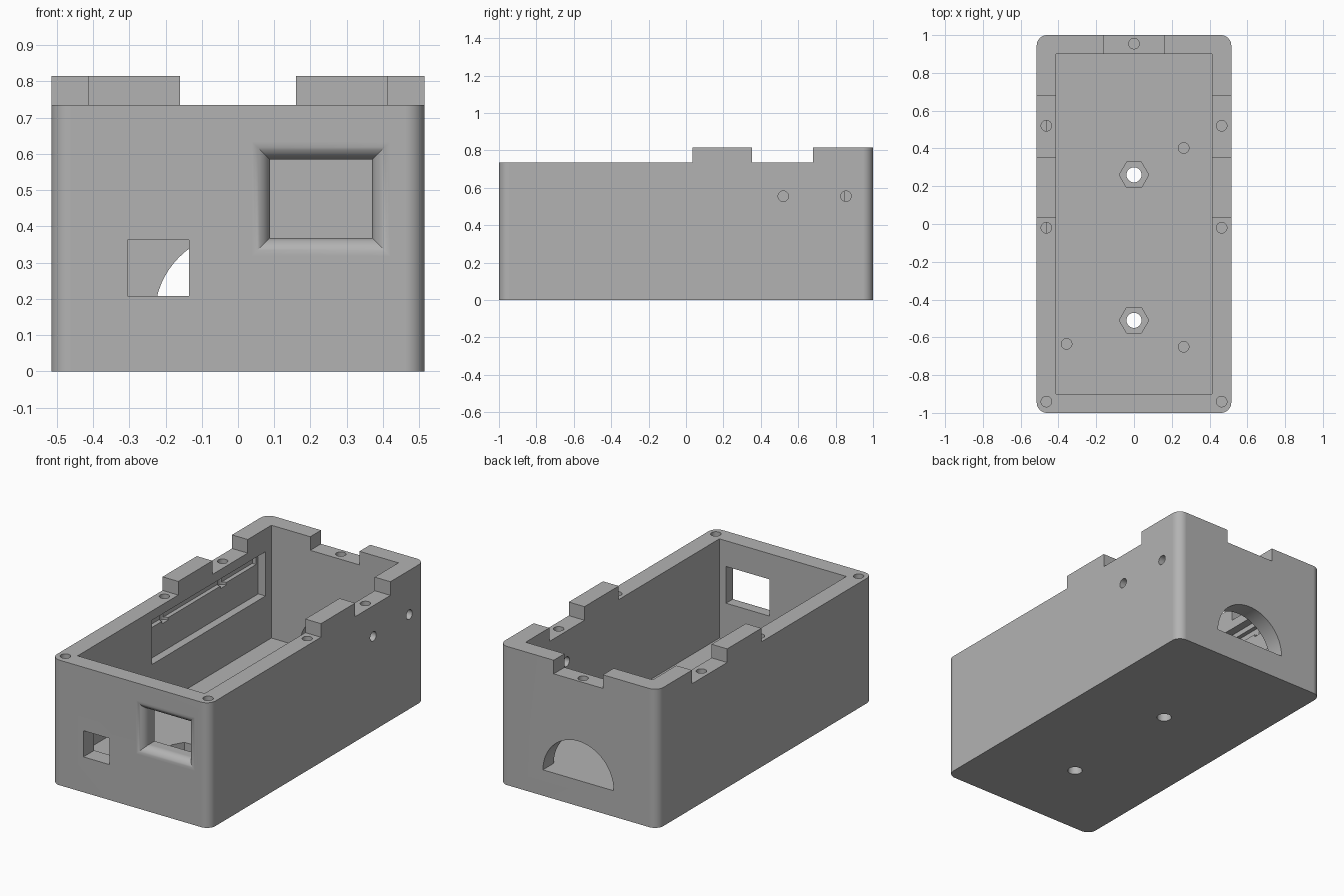
import bpy, bmesh, math

if "Cube" in bpy.data.objects:
    bpy.data.objects.remove(bpy.data.objects["Cube"], do_unlink=True)

W, L, H = 0.515, 1.0, 0.815      # half width, half length, full height
RIM, FLOOR = 0.735, 0.152        # low rim height, floor height
IN_X, IN_Y = 0.413, 0.9          # inner half sizes
HOLE = 0.028                     # screw hole radius


def loft(name, rings):
    """Closed solid through rings of matching 3D points."""
    bm = bmesh.new()
    loops = [[bm.verts.new(p) for p in ring] for ring in rings]
    n = len(loops[0])
    for a, b in zip(loops, loops[1:]):
        for i in range(n):
            j = (i + 1) % n
            bm.faces.new((a[i], a[j], b[j], b[i]))
    bm.faces.new(loops[0][::-1])
    bm.faces.new(loops[-1])
    bmesh.ops.recalc_face_normals(bm, faces=bm.faces)
    mesh = bpy.data.meshes.new(name)
    bm.to_mesh(mesh)
    bm.free()
    obj = bpy.data.objects.new(name, mesh)
    bpy.context.collection.objects.link(obj)
    return obj


def prism(name, profile, axis, lo, hi):
    """Extrude a 2D profile along an axis from lo to hi."""
    place = {"x": lambda u, v, t: (t, u, v),
             "y": lambda u, v, t: (u, t, v),
             "z": lambda u, v, t: (u, v, t)}[axis]
    return loft(name, [[place(u, v, t) for u, v in profile] for t in (lo, hi)])


def rect(u0, u1, v0, v1):
    return [(u0, v0), (u1, v0), (u1, v1), (u0, v1)]


def arc(u, v, r, start=0, sweep=360, steps=32):
    count = steps if sweep == 360 else steps + 1
    angles = [math.radians(start + sweep * i / steps) for i in range(count)]
    return [(u + r * math.cos(a), v + r * math.sin(a)) for a in angles]


# Outer body with rounded upright corners
R = 0.055
outline = []
for sx, sy, start in ((1, 1, 0), (-1, 1, 90), (-1, -1, 180), (1, -1, 270)):
    outline += arc(sx * (W - R), sy * (L - R), R, start, 90, 10)
case = prism("enclosure_case", outline, "z", 0, H)


def cut(profile, axis, lo, hi):
    carve(prism("cutter", profile, axis, lo, hi))


def carve(cutter):
    cutter.hide_render = True
    mod = case.modifiers.new("cut", "BOOLEAN")
    mod.operation, mod.solver, mod.object = "DIFFERENCE", "EXACT", cutter
    bpy.context.view_layer.objects.active = case
    bpy.ops.object.modifier_apply(modifier=mod.name)
    bpy.data.objects.remove(cutter, do_unlink=True)


# Cavity
cut(rect(-IN_X, IN_X, -IN_Y, IN_Y), "z", FLOOR, 1)

# Low rim and notches, leaving the raised tabs
cut(rect(-1.2, 0.035, RIM, 1), "x", -1, 1)
cut(rect(0.353, 0.68, RIM, 1), "x", -1, 1)
cut(rect(-0.16, 0.16, RIM, 1), "y", 0.8, 1.2)

# Rim screw holes
for x, y in [(s * 0.464, y) for s in (-1, 1) for y in (-0.94, -0.02, 0.52)] + [(0, 0.955)]:
    cut(arc(x, y, HOLE), "z", RIM - 0.15, 1)

# Board pocket with a deeper slot inside the -x wall
cut(rect(-0.21, 0.845, 0.42, 0.68), "x", -0.46, -0.3)
cut(rect(-0.19, 0.825, 0.60, 0.65), "x", -0.485, -0.3)

# Side holes in the +x wall
for y in (0.52, 0.855):
    cut(arc(y, 0.555, HOLE), "x", 0.3, 0.6)

# Half round opening in the back wall
cut(arc(0, FLOOR, 0.23, 0, 180, 32), "y", 0.85, 1.1)

# Square port in the front wall
cut(rect(-0.305, -0.135, 0.208, 0.362), "y", -1.1, -0.85)

# Front window with a rounded lip
lip = 0.05
rings = []
for y, grow in [(-1.05, lip)] + [
        (-1 + lip * (1 - math.cos(a)), lip * (1 - math.sin(a)))
        for a in (math.radians(9 * i) for i in range(11))] + [(-0.85, 0)]:
    rings.append([(u, y, v) for u, v in
                  rect(0.088 - grow, 0.37 + grow, 0.368 - grow, 0.584 + grow)])
carve(loft("cutter", rings))

# Bolt holes with hexagonal nut recesses, and blind floor holes
for y in (0.26, -0.51):
    cut(arc(0, y, 0.078, steps=6), "z", FLOOR - 0.07, 0.3)
    cut(arc(0, y, 0.04), "z", -0.1, 0.3)
for x, y in ((0.263, 0.402), (-0.357, -0.635), (0.263, -0.65)):
    cut(arc(x, y, HOLE), "z", 0.05, 0.3)

# Material
grey = bpy.data.materials.new("plain_grey")
grey.use_nodes = True
colour = (0.45, 0.45, 0.45, 1)
grey.diffuse_color = colour
grey.node_tree.nodes["Principled BSDF"].inputs["Base Color"].default_value = colour
case.data.materials.clear()
case.data.materials.append(grey)

# Smooth the curves and keep the flats flat
bpy.ops.object.select_all(action="DESELECT")
case.select_set(True)
bpy.context.view_layer.objects.active = case
bpy.ops.object.shade_smooth_by_angle(angle=math.radians(30))
normals = case.modifiers.new("flat_walls", "WEIGHTED_NORMAL")
normals.keep_sharp = True
bpy.ops.object.modifier_apply(modifier=normals.name)
